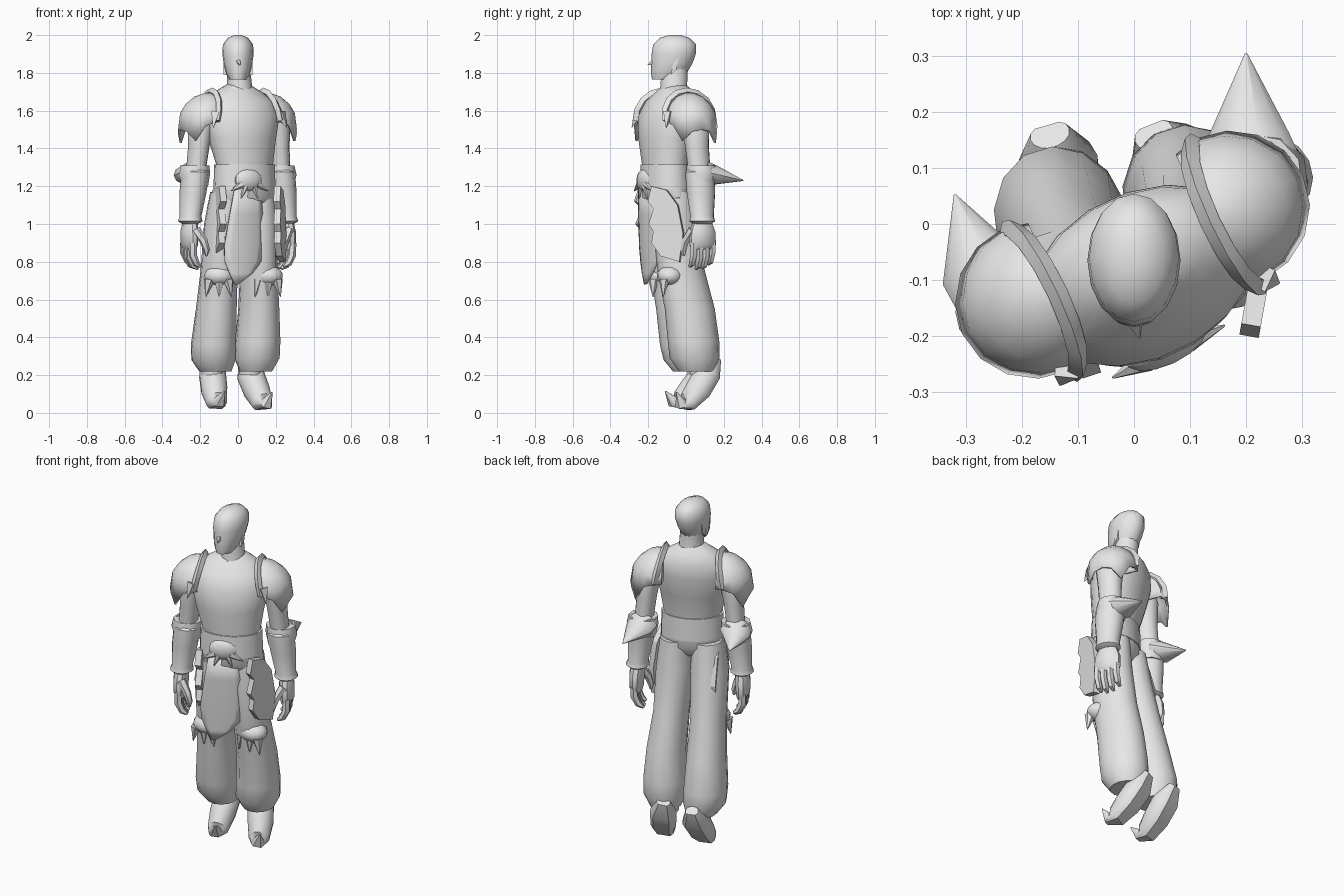
import bpy, bmesh, math
from mathutils import Matrix, Vector

cube = bpy.data.objects.get("Cube")
if cube:
    bpy.data.objects.remove(cube, do_unlink=True)

grey = bpy.data.materials.new("light_grey")
grey.use_nodes = True
grey.diffuse_color = (0.8, 0.8, 0.8, 1)
grey.node_tree.nodes["Principled BSDF"].inputs["Base Color"].default_value = (0.8, 0.8, 0.8, 1)

# The upper body is twisted about z; the head and legs use world space
POSE = Matrix.Translation((0, -0.06, 0)) @ Matrix.Rotation(math.radians(25), 4, 'Z')
WORLD = Matrix()
SIDES = (("left", 1), ("right", -1))
UP = Vector((0, 0, 1))


def finish(name, bm, frame=POSE, angle=40):
    bmesh.ops.recalc_face_normals(bm, faces=bm.faces)
    mesh = bpy.data.meshes.new(name)
    bm.to_mesh(mesh)
    bm.free()
    mesh.transform(frame)
    mesh.materials.append(grey)
    ob = bpy.data.objects.new(name, mesh)
    bpy.context.collection.objects.link(ob)
    bpy.ops.object.select_all(action='DESELECT')
    ob.select_set(True)
    bpy.context.view_layer.objects.active = ob
    bpy.ops.object.shade_smooth_by_angle(angle=math.radians(angle))
    return ob


def loft(name, rings, frame=POSE, n=14, axis=UP, side=(1, 0, 0), flip=1, angle=40, floor=-1):
    """Skin elliptical rings (x, y, z, rx, ry); axis=None follows the path, floor flattens one side."""
    bm = bmesh.new()
    centres = [Vector((r[0] * flip, r[1], r[2])) for r in rings]
    loops = []
    for i, c in enumerate(centres):
        t = axis or (centres[min(i + 1, len(rings) - 1)] - centres[max(i - 1, 0)]).normalized()
        a = Vector(side)
        a = (a - t * a.dot(t)).normalized()
        b = t.cross(a)
        rx, ry = rings[i][3:]
        loops.append([bm.verts.new(c + a * rx * math.cos(2 * math.pi * k / n)
                                   + b * ry * max(floor, math.sin(2 * math.pi * k / n))) for k in range(n)])
    for lo, hi in zip(loops, loops[1:]):
        for k in range(n):
            bm.faces.new((lo[k], lo[(k + 1) % n], hi[(k + 1) % n], hi[k]))
    bm.faces.new(loops[0])
    bm.faces.new(loops[-1])
    return finish(name, bm, frame, angle)


def spike(name, base, tip, radius, frame=POSE, n=6):
    loft(name, [(*base, radius, radius), (*tip, 0.002, 0.002)], frame, n, None, (0.3, 0.2, 0.9))


def ellipsoid(name, centre, radii, frame=POSE):
    bm = bmesh.new()
    bmesh.ops.create_uvsphere(bm, u_segments=14, v_segments=9, radius=1)
    bmesh.ops.transform(bm, verts=bm.verts, matrix=Matrix.Translation(centre) @ Matrix.Diagonal((*radii, 1)))
    finish(name, bm, frame)


def slab(name, profile, origin, direction, thickness, frame=WORLD):
    """Extrude a (distance, z) outline lying in the vertical plane along direction."""
    bm = bmesh.new()
    d = Vector(direction).normalized()
    across = d.cross(UP) * thickness
    face = bm.faces.new([bm.verts.new(Vector(origin) + d * s + UP * z - across / 2) for s, z in profile])
    ext = bmesh.ops.extrude_face_region(bm, geom=[face])
    bmesh.ops.translate(bm, vec=across, verts=[v for v in ext["geom"] if isinstance(v, bmesh.types.BMVert)])
    finish(name, bm, frame, 20)


# Head, neck and face
loft("head", [(0, -.11, 1.765, .045, .07), (0, -.09, 1.80, .064, .095), (0, -.075, 1.85, .076, .109),
              (0, -.065, 1.90, .083, .117), (0, -.06, 1.95, .08, .114), (0, -.06, 1.985, .054, .08),
              (0, -.06, 2.0, .02, .03)], WORLD, 16, angle=60)
loft("neck", [(.01, -.06, 1.66, .085, .085), (.01, -.065, 1.72, .066, .072), (0, -.06, 1.84, .062, .072)], WORLD)
spike("nose", (0, -.165, 1.865), (.01, -.203, 1.842), .02, WORLD, 4)
for name, s in SIDES:
    slab(name + "_ear", [(-.01, 1.79), (.02, 1.82), (.035, 1.89), (.005, 1.87)],
         (s * .066, -.07, 0), (0, 1, 0), .02)

# Torso, belt and hips
loft("torso", [(.01, -.06, 1.22, .155, .11), (.01, -.06, 1.32, .158, .115), (0, -.05, 1.45, .188, .137),
               (0, -.035, 1.57, .215, .148), (0, -.015, 1.65, .195, .125), (0, 0, 1.70, .13, .09),
               (0, 0, 1.74, .06, .06)], n=18)
loft("belt", [(.01, -.06, 1.185, .172, .124), (.01, -.06, 1.315, .168, .12)], n=18)
loft("hips", [(.01, -.06, 1.22, .168, .12), (.01, -.058, 1.14, .175, .12), (.01, -.06, 1.08, .13, .08)], n=18)

# Belt buckle with short spikes
ellipsoid("buckle", (-.015, -.165, 1.232), (.08, .036, .06))
for i, (dx, dz) in enumerate(((-.11, -.05), (-.05, -.09), (.05, -.09), (.11, -.05))):
    spike(f"buckle_spike_{i}", (-.015 + dx * .4, -.175, 1.21), (-.015 + dx, -.178, 1.225 + dz), .022)

# Front cloth hanging to a point
bm = bmesh.new()
rows = []
for z, lo, hi, v in ((1.2, -.095, .055, -.178), (1.05, -.12, .075, -.17), (.88, -.145, .085, -.162),
                     (.8, -.14, .07, -.155), (.74, -.115, .02, -.15), (.68, -.085, -.065, -.145)):
    rows.append([bm.verts.new((lo + (hi - lo) * k / 6, v + 1.6 * (lo + (hi - lo) * k / 6 + .03) ** 2, z))
                 for k in range(7)])
for a, b in zip(rows, rows[1:]):
    for k in range(6):
        bm.faces.new((a[k], a[k + 1], b[k + 1], b[k]))
cloth = finish("front_cloth", bm)
cloth.modifiers.new("thickness", 'SOLIDIFY').thickness = .015

# Jagged plates at the hips
JAGGED = [(.02, 1.2), (0, 1.12), (.03, 1.08), (.005, 1.0), (.03, .96), (.02, .9), (.07, .83),
          (.17, .8), (.19, .95), (.16, 1.1), (.1, 1.18)]
slab("left_hip_plate", JAGGED, (.205, -.2, 0), (.18, 1, 0), .035)
slab("right_hip_plate", [(s * 1.4, z) for s, z in JAGGED], (-.075, -.27, 0), (-.33, 1, 0), .035)

# Baggy trouser legs
LEGS = {"left": [(.105, -.06, 1.17, .085, .105), (.108, -.058, 1.0, .104, .118), (.11, -.025, .75, .096, .128),
                 (.11, .02, .55, .106, .135), (.105, .04, .38, .118, .138), (.1, .045, .29, .12, .133),
                 (.095, .055, .22, .085, .095)],
        "right": [(-.06, -.125, 1.17, .085, .105), (-.075, -.115, 1.0, .104, .118), (-.1, -.07, .75, .096, .122),
                  (-.115, -.03, .55, .106, .13), (-.13, 0, .36, .118, .14), (-.13, .01, .28, .116, .13),
                  (-.12, .025, .22, .085, .095)]}

# Pointed boots with flat soles and curled toes, and knee guards
BOOTS = {"left": ((.035, .16, .285), (.065, .118, .205), (.1, .067, .115), (.13, .01, .052), (.15, -.03, .045), (.18, -.05, .11)),
         "right": ((-.15, .16, .28), (-.135, .105, .205), (-.125, .035, .12), (-.112, -.03, .058), (-.1, -.07, .055), (-.07, -.11, .115))}
SIZES = ((.036, .03), (.072, .078), (.07, .076), (.056, .06), (.034, .036), (.003, .003))
KNEES = {"left": (.16, -.085, .725), "right": (-.1, -.14, .725)}
for name, s in SIDES:
    loft(name + "_leg", LEGS[name], WORLD, side=(.95, .3, 0))
    path = BOOTS[name]
    loft(name + "_boot", [(*p, *r) for p, r in zip(path, SIZES)], WORLD, 14, None, (1, .3, 0), angle=35, floor=-.7)
    ankle = path[1]
    loft(name + "_ankle", [(ankle[0], ankle[1] - .04, .34, .06, .07), (ankle[0], ankle[1] - .04, .2, .06, .06)], WORLD, 10)
    k = Vector(KNEES[name])
    ellipsoid(name + "_knee_guard", k, (.08, .07, .055), WORLD)
    for i, dx in enumerate((-.07, 0, .065)):
        spike(f"{name}_knee_spike_{i}", k + Vector((dx * .75, -.03, -.02)),
              k + Vector((dx, -.035, -.11)), .03, WORLD)

# Arms, hands and shoulder armour; the right forearm is held slightly closer
for name, s in SIDES:
    arm = POSE if s > 0 else Matrix.Translation((.022, 0, 0)) @ POSE
    loft(name + "_upper_arm", [(.2, 0, 1.64, .06, .07), (.235, .01, 1.55, .07, .08), (.245, .015, 1.42, .055, .066),
                               (.26, .025, 1.27, .05, .06)], arm, flip=s)
    loft(name + "_gauntlet", [(.26, .025, 1.30, .05, .055), (.262, .025, 1.275, .074, .08), (.275, .025, 1.17, .07, .078),
                              (.29, .025, 1.04, .056, .064), (.292, .025, 1.015, .064, .07),
                              (.292, .025, 1.0, .04, .05)], arm, flip=s)

    # Elbow guard with a long backward spike
    loft(name + "_elbow_guard", [(.262, .03, 1.2, .07, .074), (.265, .035, 1.26, .086, .086),
                                 (.26, .035, 1.31, .08, .078)], arm, flip=s, n=10)
    tip = .335 if s > 0 else .262
    loft(name + "_elbow_spike", [(s * .262, .05, 1.27, .084, .065), (s * .275, .11, 1.258, .074, .052),
                                 (s * tip, .246, 1.23, .002, .002)], arm, n=10, axis=None)

    # Relaxed hand
    loft(name + "_palm", [(.292, .025, 1.02, .036, .048), (.296, .025, .96, .042, .072),
                          (.298, .025, .89, .038, .076), (.292, .025, .865, .025, .062)], arm, flip=s, n=10)
    for i in range(4):
        v, drop = -.03 + .036 * i, (0, .012, .008, -.012)[i]
        loft(f"{name}_finger_{i}", [(.303, v, .9, .02, .022), (.302, v, .835 - drop, .02, .022),
                                    (.28, v, .79 - drop, .018, .018), (.255, v, .775 - drop, .009, .008)],
             arm, n=6, axis=None, side=(0, 1, 0), flip=s)
    loft(name + "_thumb", [(.285, -.03, .97, .025, .025), (.25, -.055, .91, .022, .022), (.235, -.06, .86, .018, .017),
                           (.235, -.055, .83, .006, .006)], arm, n=6, axis=None, side=(0, 1, 0), flip=s)

    # Pauldron shell, cut off at its inner edge, with ragged points on its rim
    bm = bmesh.new()
    n = 16
    rings = []
    for phi in (82, 60, 38, 18, 0):
        a = math.radians(phi)
        ring = []
        for k in range(n):
            t = 2 * math.pi * k / n
            u = .19 + .145 * math.cos(a) * math.cos(t) - .02 * math.sin(a)
            ring.append(bm.verts.new((s * max(u, .145), .006 + .14 * math.cos(a) * math.sin(t),
                                      1.54 + .155 * math.sin(a))))
        rings.append(ring)
    for a, b in zip(rings, rings[1:]):
        for k in range(n):
            bm.faces.new((a[k], a[(k + 1) % n], b[(k + 1) % n], b[k]))
    bm.faces.new(rings[0])
    for k, drop in ((0, .04), (1, .05), (2, .11), (3, .02), (13, .02), (14, .1), (15, .05)):
        rings[-1][k].co.z -= drop
    pauldron = finish(name + "_pauldron", bm)
    pauldron.modifiers.new("thickness", 'SOLIDIFY').thickness = .012

    # Raised band along the pauldron's inner edge
    band = []
    for i in range(9):
        t = math.radians(-10 + 200 * i / 8)
        band.append((.15 + .03 * (1 - math.sin(t)), -.138 * math.cos(t), 1.57 + .13 * math.sin(t), .018, .022))
    loft(name + "_pauldron_band", band, n=4, axis=None, flip=s, angle=25)
    spike(name + "_pauldron_front_point", (s * .19, -.125, 1.59), (s * .215, -.15, 1.51), .03, n=4)
